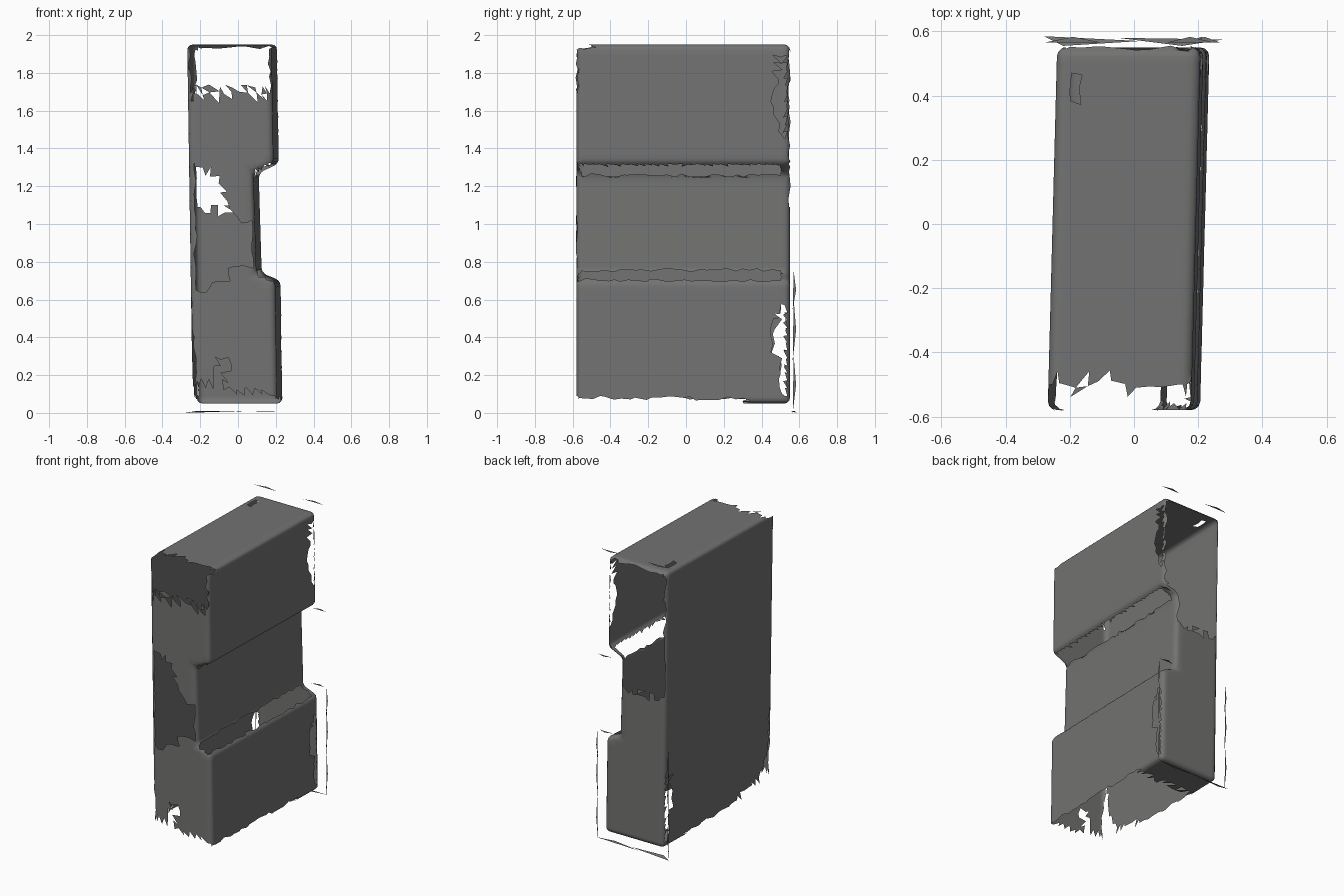
import bpy, bmesh, random
from mathutils import Vector

if "Cube" in bpy.data.objects:
    bpy.data.objects.remove(bpy.data.objects["Cube"])

random.seed(3)

# Dark grey finish
dark = bpy.data.materials.new("dark_grey")
dark.diffuse_color = (.17, .17, .168, 1)
dark.use_nodes = True
dark.node_tree.nodes["Principled BSDF"].inputs["Base Color"].default_value = dark.diffuse_color


def inside(px, py, poly):
    """Point-in-polygon test for the torn openings."""
    hit = False
    for (ax, ay), (bx, by) in zip(poly, poly[1:] + poly[:1]):
        if (ay > py) != (by > py) and px < (bx - ax) * (py - ay) / (by - ay) + ax:
            hit = not hit
    return hit


def lean(co):
    """Slight skew of the whole shell."""
    return Vector((co.x + 0.026 * co.y - 0.015 * (co.z - 1), co.y, co.z))


def finish(name, bm):
    me = bpy.data.meshes.new(name)
    bm.to_mesh(me)
    bm.free()
    me.materials.append(dark)
    ob = bpy.data.objects.new(name, me)
    bpy.context.collection.objects.link(ob)
    return ob


# Torn openings: front in (x, z), sides in (y, z)
front_gap = [(-.21, 1.32), (-.07, 1.22), (-.04, 1.1), (.05, 1.0), (.12, 1.0), (.12, .74),
             (.06, .78), (-.03, .76), (-.05, .7), (-.21, .65)]
front_low = [(-.25, .15), (-.12, .15), (-.1, .3), (-.04, .3), (-.07, .12), (.19, .1),
             (.22, 0), (-.25, 0)]
right_gap = [(.53, .1), (.53, .57), (.49, .55), (.45, .36), (.5, .25), (.5, .1)]
right_top = [(.53, 1.45), (.5, 1.5), (.44, 1.66), (.49, 1.75), (.48, 1.9), (.53, 1.9)]
left_low = [(-.6, .7), (-.56, .62), (-.54, .35), (-.46, .16), (-.15, .09), (-.15, 0), (-.6, 0)]


def torn(c, n):
    j = random.uniform(-.02, .02)
    if c.y < -.5 + j and c.z > 1.93:                     # front edge of top
        return True
    if c.z < .075 and c.y < .32 + j:                     # open underside
        return True
    if .08 < c.x < .19 and abs(n.z) > .5 and .65 < c.z < 1.36 and -.57 < c.y < .5:
        return True                                      # open notch ledges
    if n.y < -.9:
        return c.z > 1.7 + 2 * j or inside(c.x, c.z, front_gap) or inside(c.x, c.z, front_low)
    if n.y > .95:
        return c.z > 1.07 + j
    if n.x > .9:
        return inside(c.y, c.z, right_gap) or inside(c.y, c.z, right_top)
    if n.x < -.9:
        return inside(c.y, c.z, left_low) or inside(c.y, c.z, right_gap)
    if n.z > .9 and c.z > 1.9:
        return -.2 < c.x < -.15 and .39 < c.y < .46
    return c.y < -.5 and c.x < 0 and c.z < .4            # lower front left corner


# Block with a notch in its right side
profile = [(-.24, .05), (.207, .05), (.207, .70), (.108, .74), (.1, 1.27), (.207, 1.32),
           (.207, 1.95), (-.24, 1.95)]
bm = bmesh.new()
cap = bm.faces.new([bm.verts.new((x, -.58, z)) for x, z in profile])
ext = bmesh.ops.extrude_face_region(bm, geom=[cap])["geom"]
bmesh.ops.translate(bm, vec=(0, 1.13, 0), verts=[v for v in ext if isinstance(v, bmesh.types.BMVert)])
if not any(len(f.verts) == 8 and f.calc_center_median().y < -.57 for f in bm.faces):
    bm.faces.new([v for v in bm.verts if v.co.y < -.57][:8])
bmesh.ops.recalc_face_normals(bm, faces=bm.faces[:])
bmesh.ops.bevel(bm, geom=bm.edges[:], offset=.028, segments=3, profile=.5, affect='EDGES')

# Slice into a fine grid, then tear the openings out
for axis, lo, hi in ((2, .05, 1.95), (1, -.58, .55), (0, -.24, .207)):
    p = lo + .04
    while p < hi:
        co, no = Vector(), Vector()
        co[axis], no[axis] = p + .0007, 1
        bmesh.ops.bisect_plane(bm, geom=bm.verts[:] + bm.edges[:] + bm.faces[:],
                               plane_co=co, plane_no=no)
        p += .04
bmesh.ops.triangulate(bm, faces=bm.faces[:])
bm.normal_update()
doomed = [f for f in bm.faces if torn(f.calc_center_median(), f.normal)]
bmesh.ops.delete(bm, geom=doomed, context='FACES')

# Roughen the torn borders within their own plane
for v in bm.verts:
    n = v.link_faces[0].normal
    if v.is_boundary and all(f.normal.dot(n) > .9999 for f in v.link_faces):
        d = Vector([random.uniform(-.012, .012) for _ in range(3)])
        v.co += d - n * d.dot(n)
for v in bm.verts:
    v.co = lean(v.co)
for f in bm.faces:
    f.smooth = True
finish("notched_shell", bm)

# Loose slivers around the back rim
bm = bmesh.new()


def sliver(*pts):
    bm.faces.new([bm.verts.new(p) for p in pts])


sliver((-.28, .585, .0), (-.22, .555, .01), (.02, .57, .01))
sliver((-.05, .58, .005), (.15, .555, .01), (.28, .575, .01))
for x in (-.265, .275):
    for z0, z1 in ((0, .3), (.28, .6), (.55, .75)):
        m = (z0 + z1) / 2
        sliver((x, .565, z0), (x, .583, m), (x, .57, z1))
for x0, x1, z in ((-.28, -.1, 2.0), (.1, .25, 2.0), (.16, .26, .75), (.17, .27, 1.27)):
    sliver((x0, .565, z), (x1, .565, z), ((x0 + x1) / 2, .583, z))
finish("rim_slivers", bm)
